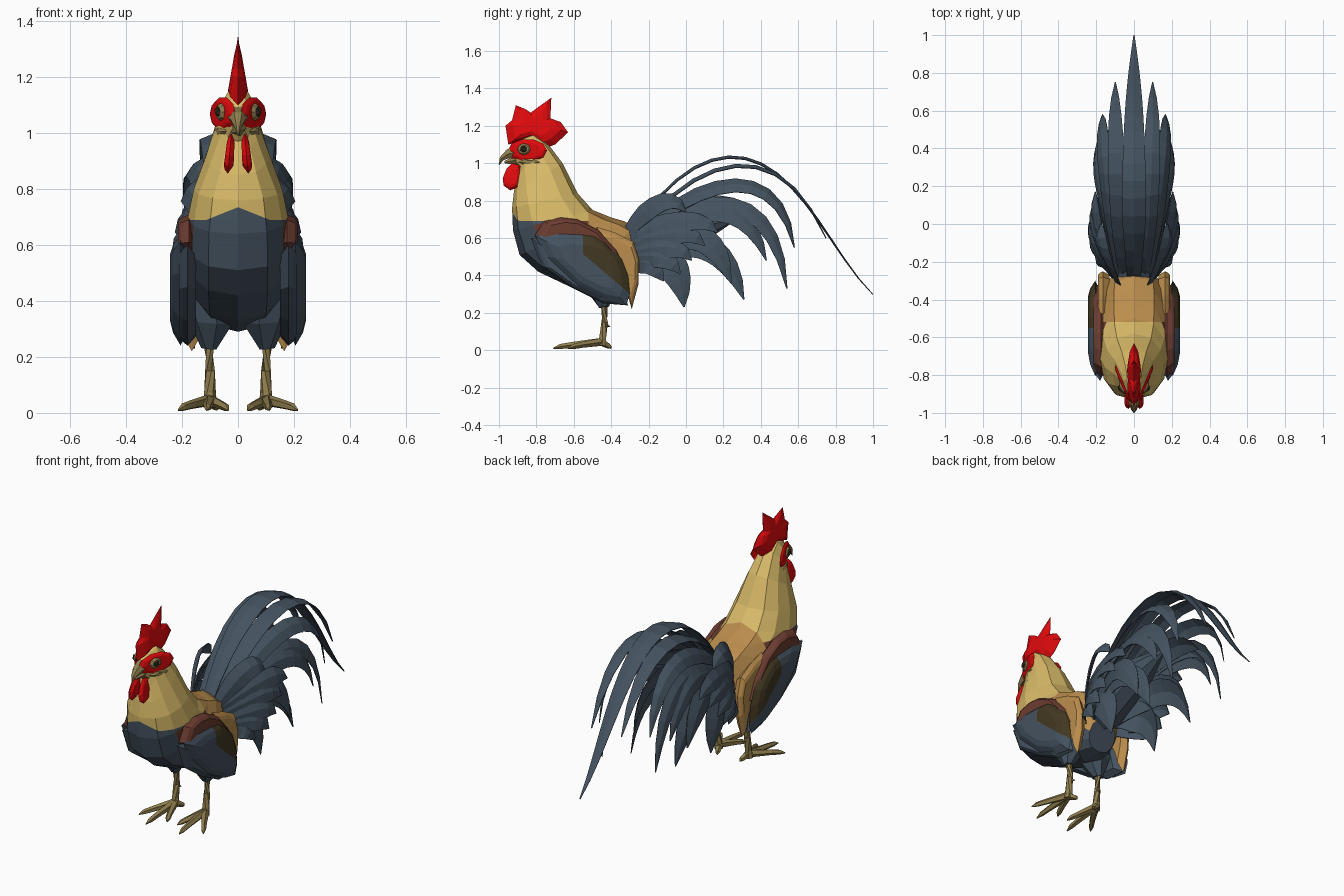
import bpy, bmesh, math
from mathutils import Vector

if "Cube" in bpy.data.objects:
    bpy.data.objects.remove(bpy.data.objects["Cube"], do_unlink=True)


def material(name, *rgb):
    m = bpy.data.materials.new(name)
    m.use_nodes = True
    m.diffuse_color = (*rgb, 1)
    m.node_tree.nodes["Principled BSDF"].inputs["Base Color"].default_value = (*rgb, 1)
    return m


GOLD = material("hackle gold", .7, .5, .14)
SADDLE = material("saddle orange", .5, .27, .075)
SLATE = material("slate feathers", .058, .085, .115)
RED = material("comb red", .75, .003, .004)
MAROON = material("shoulder maroon", .15, .045, .03)
OLIVE = material("wing bar brown", .055, .04, .016)
HORN = material("leg horn", .28, .21, .076)
DARK = material("eye dark", .03, .025, .015)


def finish(name, bm, mats, mirror=True, cuts=(), rule=None):
    """Cut along colour borders, colour faces by rule, and make the object."""
    bmesh.ops.recalc_face_normals(bm, faces=bm.faces)
    for co, no in cuts:
        bmesh.ops.bisect_plane(bm, geom=bm.verts[:] + bm.edges[:] + bm.faces[:],
                               plane_co=co, plane_no=no)
    bm.normal_update()
    if rule:
        for f in bm.faces:
            f.material_index = rule(f.calc_center_median(), f.normal)
    me = bpy.data.meshes.new(name)
    bm.to_mesh(me)
    bm.free()
    for m in mats:
        me.materials.append(m)
    ob = bpy.data.objects.new(name, me)
    bpy.context.collection.objects.link(ob)
    if mirror:
        ob.modifiers.new("Mirror", 'MIRROR').merge_threshold = .0005
    return ob


def loft(rings, capped=True, closed=True):
    bm = bmesh.new()
    rows = [[bm.verts.new(p) for p in r] for r in rings]
    n = len(rows[0])
    for a, b in zip(rows, rows[1:]):
        for i in range(n if closed else n - 1):
            j = (i + 1) % n
            bm.faces.new((a[i], a[j], b[j], b[i]))
    if capped:
        bm.faces.new(rows[0])
        bm.faces.new(rows[-1])
    return bm


def tube(name, path, mat, sides=6, mirror=True):
    """Tapered limb through points (x, y, z, radius)."""
    pts = [Vector(p[:3]) for p in path]
    rings = []
    for i, p in enumerate(pts):
        d = pts[min(i + 1, len(pts) - 1)] - pts[max(i - 1, 0)]
        q = d.to_track_quat('Z', 'Y')
        rings.append([p + q @ Vector((math.cos(a), math.sin(a), 0)) * path[i][3]
                      for a in (math.tau * k / sides for k in range(sides))])
    return finish(name, loft(rings), [mat], mirror)


def plate(name, outline, x_edge, x_mid, scale, mats, shear=0, fade=0, back=None, **kw):
    """Domed plate from a side outline; the rim lies at x_edge, the crown at x_mid."""
    cy = sum(p[0] for p in outline) / len(outline)
    cz = sum(p[1] for p in outline) / len(outline)

    def ring(s, x):
        return [(x * (1 - fade * (z - cz) * s) + shear * (y - cy) * s,
                 cy + (y - cy) * s, cz + (z - cz) * s) for y, z in outline]
    layers = [ring(1, x_edge), ring((1 + scale) / 2, x_edge + (x_mid - x_edge) * .7),
              ring(scale, x_mid)]
    if back is not None:
        layers.insert(0, ring(scale, back))
    bm = loft(layers, capped=False)
    bm.verts.ensure_lookup_table()
    n = len(outline)
    bm.faces.new(bm.verts[-n:])
    if back is not None:
        bm.faces.new(bm.verts[:n])
    return finish(name, bm, mats, **kw)


def oval(cy, cz, ry, rz, n=10):
    return [(cy + ry * math.cos(math.tau * i / n), cz + rz * math.sin(math.tau * i / n))
            for i in range(n)]


def bezier(pts, t):
    pts = [Vector(p) for p in pts]
    while len(pts) > 1:
        pts = [a.lerp(b, t) for a, b in zip(pts, pts[1:])]
    return pts[0]


def feather(name, path, x0, x1, width, tilt, taper=5, steps=10):
    """Curved blade with a raised quill; tilt leans the outer edge downward."""
    c, s = math.cos(math.radians(tilt)), math.sin(math.radians(tilt))
    rings = []
    for i in range(steps + 1):
        t = i / steps
        p = bezier(path, t)
        d = (bezier(path, min(t + .02, 1)) - bezier(path, max(t - .02, 0))).normalized()
        x = x0 + (x1 - x0) * math.sin(t * 1.8)
        mid = Vector((x, *p))
        across = Vector((c, d.y * s, -d.x * s))
        out = Vector((s, -d.y * c, d.x * c))
        w = width / 2 * min(1, .5 + 2 * t) * (1 - t ** taper) + .003
        rings.append([mid - across * w, mid + out * w * .22, mid + across * w])
    ob = finish(name, loft(rings, capped=False, closed=False), [SLATE], x0 != 0)
    ob.modifiers.new("Thickness", 'SOLIDIFY').thickness = .004


# Body, from head to rump: front/low point, back/high point, half width
sections = [(-.93, 1.03, -.92, 1.08, .02), (-.91, 1, -.88, 1.13, .042),
            (-.89, .97, -.81, 1.16, .062), (-.9, .93, -.75, 1.12, .076),
            (-.92, .85, -.66, 1, .112), (-.93, .76, -.58, .84, .158),
            (-.925, .64, -.5, .75, .18), (-.89, .51, -.4, .71, .185),
            (-.79, .42, -.33, .69, .185), (-.6, .33, -.28, .66, .175),
            (-.42, .29, -.25, .6, .15), (-.31, .3, -.24, .47, .09)]
SIDES = 12
rings = []
for y1, z1, y2, z2, w in sections:
    ring = []
    for k in range(SIDES):
        a = math.tau * k / SIDES
        u = (1 - math.cos(a)) / 2
        x = math.copysign(abs(math.sin(a)) ** .8, math.sin(a)) * w
        ring.append((x, y1 + (y2 - y1) * u, z1 + (z2 - z1) * u))
    rings.append(ring)


def body_colour(c, n):
    if c.y > -.52:
        return 1 if n.z > -.35 else 2
    if c.z > max(.69, .735 - .4 * abs(c.x)):
        return 0
    return 3 if c.y > -.76 and c.z > .62 else 2


finish("body", loft(rings), [GOLD, SADDLE, SLATE, MAROON], False,
       [((0, 0, .69), (0, 0, 1)), ((0, 0, .735), (.4, 0, 1)),
        ((0, 0, .735), (-.4, 0, 1)), ((0, -.52, 0), (0, 1, 0))], body_colour)

# Saddle feathers draped behind the wing
plate("saddle_drape", [(-.48, .66), (-.38, .63), (-.28, .58), (-.25, .48), (-.255, .35),
                       (-.29, .22), (-.32, .32), (-.4, .45)],
      .165, .19, .75, [SADDLE], back=.13)

# Wing layers
plate("shoulder", [(-.81, .61), (-.76, .69), (-.67, .71), (-.58, .7), (-.46, .64),
                   (-.36, .53), (-.31, .42), (-.45, .4), (-.65, .5)],
      .175, .215, .8, [MAROON], back=.15)
plate("lower_wing", [(-.83, .6), (-.6, .58), (-.35, .4), (-.31, .24), (-.44, .25),
                     (-.6, .33), (-.77, .45)],
      .18, .21, .8, [SLATE], back=.15)
bar_co, bar_no = Vector((0, -.58, .54)), Vector((0, .23, .27))
plate("wing", [(-.805, .61), (-.7, .635), (-.57, .63), (-.49, .62), (-.43, .58),
               (-.345, .49), (-.31, .4), (-.3, .3), (-.32, .24), (-.42, .26),
               (-.58, .34), (-.75, .5)],
      .205, .243, .6, [SLATE, OLIVE], back=.17,
      cuts=[(bar_co, bar_no), ((0, -.55, .5), (0, 1, 0))],
      rule=lambda c, n: int((c - bar_co).dot(bar_no) > 0 and c.y > -.55))

# Comb, wattles, face and eyes
plate("comb", [(-.95, 1.1), (-.965, 1.2), (-.93, 1.23), (-.91, 1.31), (-.86, 1.29),
               (-.83, 1.27), (-.79, 1.3), (-.72, 1.35), (-.725, 1.24), (-.67, 1.22),
               (-.63, 1.165), (-.7, 1.1), (-.75, 1.08), (-.84, 1.13)],
      0, .025, .5, [RED], fade=7)
plate("wattle", [(-.93, 1), (-.89, .99), (-.88, .93), (-.9, .87), (-.94, .855),
                 (-.975, .88), (-.98, .92), (-.96, .97)],
      .03, .045, .6, [RED], back=.014, fade=3)
plate("face", oval(-.848, 1.068, .105, .062), .053, .068, .7, [RED], shear=.42)
plate("cheek", oval(-.835, 1.005, .06, .02, 6), .062, .077, .5, [HORN], shear=.35)
plate("eye_rim", oval(-.865, 1.075, .036, .032, 8), .06, .072, .7, [HORN], shear=.35)
bm = bmesh.new()
bmesh.ops.create_icosphere(bm, subdivisions=1, radius=.022)
bmesh.ops.translate(bm, verts=bm.verts, vec=(.065, -.867, 1.076))
finish("eye", bm, [DARK])

# Beak
tube("upper_beak", [(0, -.89, 1.06, .045), (0, -.95, 1.05, .028), (0, -.985, 1.025, .014),
                    (0, -1, .99, .002)], HORN, 6, False)
tube("lower_beak", [(0, -.89, 1.02, .035), (0, -.97, 1.005, .006)], HORN, 5, False)

# Legs and feet
tube("thigh", [(.09, -.47, .46, .1), (.095, -.45, .33, .085), (.105, -.44, .23, .028)], SLATE, 7)
tube("shin", [(.105, -.44, .27, .024), (.1, -.435, .15, .018), (.1, -.445, .07, .021),
              (.1, -.45, .025, .026)], HORN)
tube("spur", [(.1, -.435, .14, .014), (.09, -.405, .125, .002)], HORN, 5)
for name, x, y in (("middle_toe", .11, -.71), ("outer_toe", .213, -.63),
                   ("inner_toe", .034, -.62), ("hind_toe", .075, -.4)):
    mx, my = .1 + (x - .1) * .55, -.46 + (y + .46) * .55
    tube(name, [(.1, -.45, .045, .022), (mx, my, .03, .017),
                (.1 + (x - .1) * .85, -.46 + (y + .46) * .85, .02, .014),
                (x, y, .01, .003)], HORN, 5)

# Tail: long sickles over the top, then the side fan, then coverts
feather("centre_sickle", [(-.3, .6), (0, 1.1), (.5, 1.36), (.68, .6), (1, .3)],
        0, 0, .125, 0, 3, 16)
fan = [([(-.28, .6), (.05, 1.05), (.5, 1.18), (.75, .6)], .055, .1, .09, 10),
       ([(-.27, .6), (.1, .95), (.5, 1.02), (.58, .55)], .08, .17, .1, 45),
       ([(-.27, .58), (.1, .85), (.46, .9), (.54, .33)], .08, .18, .1, 65),
       ([(-.27, .56), (.1, .82), (.33, .8), (.43, .48)], .09, .2, .11, 65),
       ([(-.27, .5), (0, .62), (.2, .62), (.31, .27)], .07, .15, .15, 70),
       ([(-.27, .55), (0, .66), (.15, .66), (.24, .36)], .08, .18, .15, 75),
       ([(-.27, .5), (-.16, .54), (-.03, .5), (-.01, .23)], .07, .16, .18, 80),
       ([(-.27, .6), (0, .8), (.25, .85), (.42, .68)], .05, .12, .13, 45)]
for i, (path, x0, x1, w, tilt) in enumerate(fan):
    feather(f"tail_feather_{i + 1}", path, x0, x1, w, tilt)
coverts = [(.0, .78, .18, 55), (.17, .67, .21, 65), (.1, .6, .225, 70),
           (.03, .52, .235, 75), (-.03, .45, .23, 80), (-.12, .41, .2, 85)]
for i, (y, z, x, tilt) in enumerate(coverts):
    base = .62 - i * .03
    feather(f"covert_{i + 1}", [(-.32, base), (-.2, max(base, z)), (y - .08, z + .08), (y, z - .04)],
            .085, x, .115, tilt, steps=7)

# Dark core under the tail
tube("tail_core", [(0, -.42, .5, .1), (0, -.25, .54, .115), (0, -.1, .6, .105),
                   (0, .08, .66, .08), (0, .25, .7, .015)], SLATE, 8, False)
